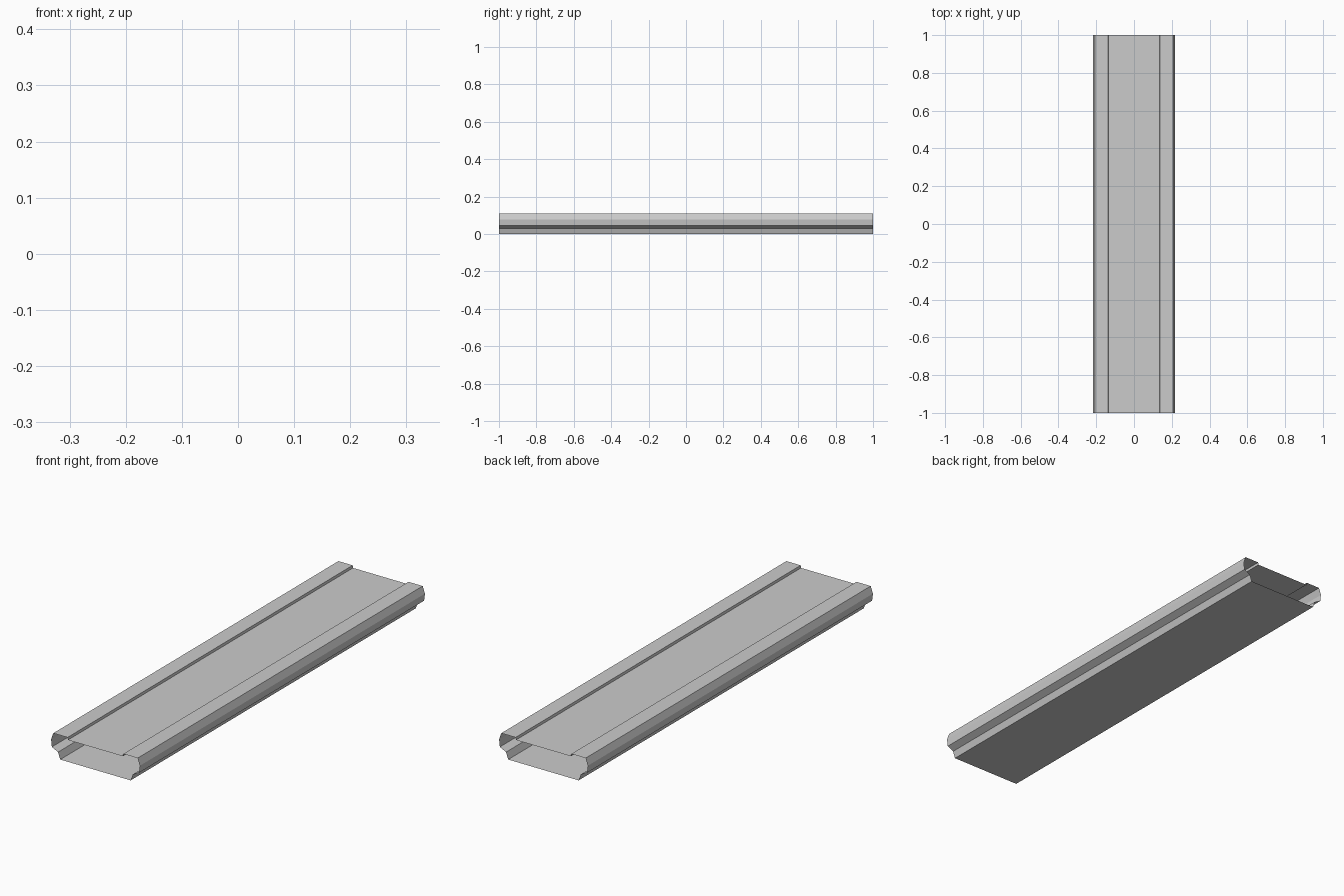
import bpy
import bmesh

if "Cube" in bpy.data.objects:
    bpy.data.objects.remove(bpy.data.objects["Cube"])

# Right half of the channel cross-section (x, z), from the recessed top to the floor
HALF = [
    (0.135, 0.097),   # edge of recessed top panel
    (0.137, 0.108),   # small riser
    (0.207, 0.108),   # raised rim
    (0.218, 0.077),   # upper side
    (0.214, 0.045),   # lower side
    (0.184, 0.030),   # undercut ledge
    (0.173, 0.000),   # foot of the base
]

# Mirrored closed loop
profile = HALF + [(-x, z) for x, z in reversed(HALF)]

# Open-ended sheet shell swept along y
bm = bmesh.new()
front = [bm.verts.new((x, -1, z)) for x, z in profile]
back = [bm.verts.new((x, 1, z)) for x, z in profile]
n = len(profile)
for i in range(n):
    j = (i + 1) % n
    bm.faces.new((front[i], front[j], back[j], back[i]))
bm.normal_update()
# Make the normals point outwards
top = max(bm.faces, key=lambda f: f.calc_center_median().z)
if top.normal.z < 0:
    bmesh.ops.reverse_faces(bm, faces=bm.faces[:])

mesh = bpy.data.meshes.new("channel_shell")
bm.to_mesh(mesh)
bm.free()
shell = bpy.data.objects.new("channel_shell", mesh)
bpy.context.collection.objects.link(shell)
